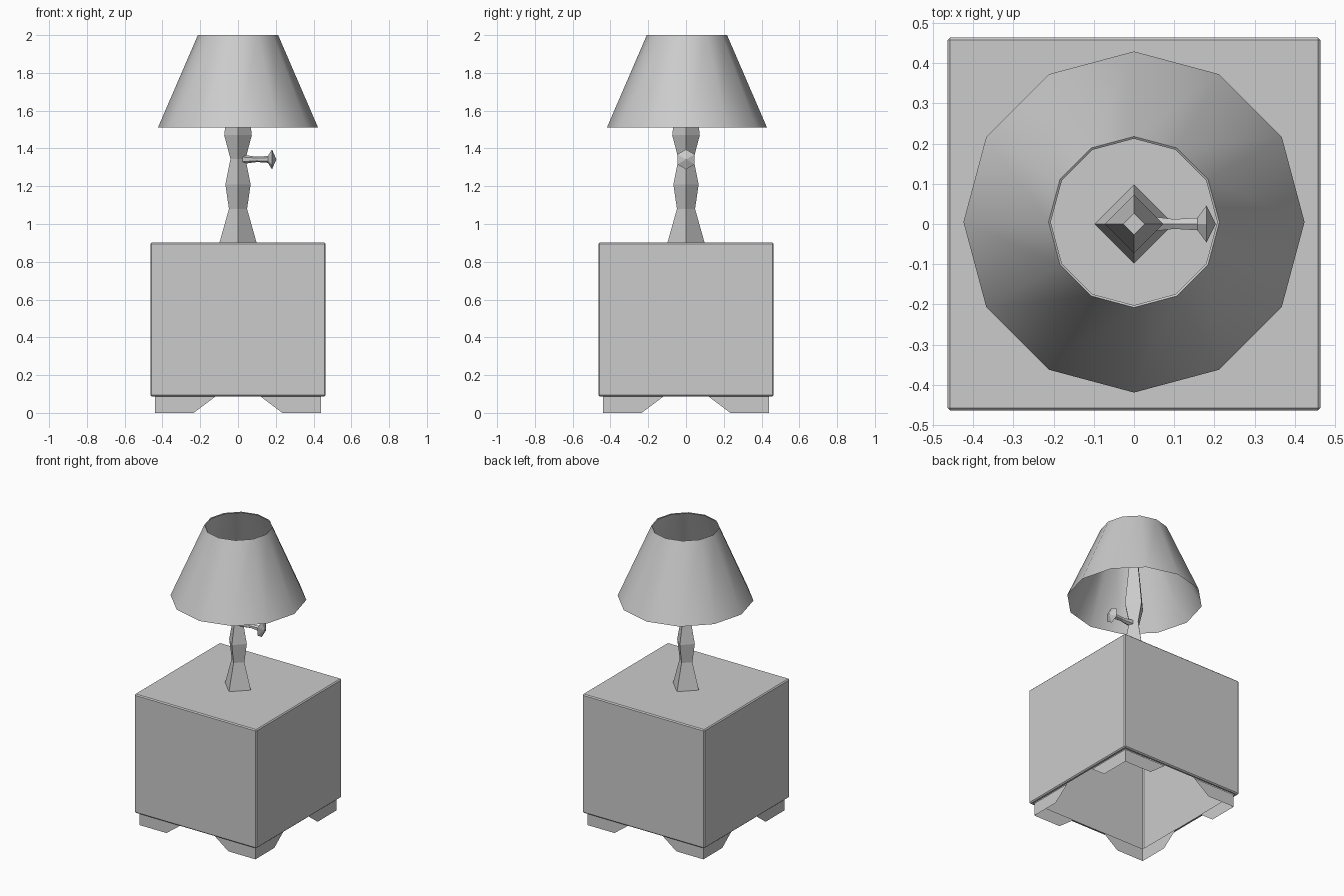
import bpy, bmesh, math
from mathutils import Matrix, Vector

if "Cube" in bpy.data.objects:
    bpy.data.objects.remove(bpy.data.objects["Cube"])

grey = bpy.data.materials.new("light grey")
grey.diffuse_color = (0.6, 0.6, 0.6, 1)
grey.use_nodes = True
grey.node_tree.nodes["Principled BSDF"].inputs["Base Color"].default_value = grey.diffuse_color


def finish(name, bm):
    mesh = bpy.data.meshes.new(name)
    bm.to_mesh(mesh)
    bm.free()
    mesh.materials.append(grey)
    obj = bpy.data.objects.new(name, mesh)
    bpy.context.collection.objects.link(obj)
    return obj


def lathe(name, profile, sides, matrix=Matrix(), start=0.0, cap=False):
    """Spin (radius, height) points around the local z axis; radius 0 makes a tip."""
    bm = bmesh.new()
    rings = []
    for r, h in profile:
        count = sides if r > 0 else 1
        angles = [start + 2 * math.pi * i / sides for i in range(count)]
        rings.append([bm.verts.new(matrix @ Vector((r * math.cos(a), r * math.sin(a), h)))
                      for a in angles])
    for low, high in zip(rings, rings[1:]):
        for i in range(sides):
            j = (i + 1) % sides
            if len(high) == 1:
                bm.faces.new((low[i], low[j], high[0]))
            else:
                bm.faces.new((low[i], low[j], high[j], high[i]))
    if cap:
        bm.faces.new(rings[-1])
    return finish(name, bm)


# Cabinet: slightly bevelled box, open underneath with a narrow ledge
bottom, top, half = 0.087, 0.902, 0.464
bm = bmesh.new()
bmesh.ops.create_cube(bm, size=1, matrix=Matrix.Translation((0, 0, (bottom + top) / 2))
                      @ Matrix.Diagonal((2 * half, 2 * half, top - bottom, 1)))
bmesh.ops.bevel(bm, geom=bm.edges[:], offset=0.007, segments=1, affect='EDGES')
bm.normal_update()
under = [f for f in bm.faces if f.normal.z < -0.99]
bmesh.ops.inset_region(bm, faces=under, thickness=0.017)
bmesh.ops.delete(bm, geom=under, context='FACES')
finish("cabinet", bm)

# Feet: thin corner brackets with slanted ends
bm = bmesh.new()
e = 0.44
for k in range(4):
    rot = Matrix.Rotation(k * math.pi / 2, 3, 'Z')
    pts = [(e, e, bottom), (e, e, 0), (0.235, e, 0), (0.119, e, bottom),
           (e, 0.235, 0), (e, 0.119, bottom)]
    v = [bm.verts.new(rot @ Vector(p)) for p in pts]
    bm.faces.new((v[0], v[1], v[2], v[3]))
    bm.faces.new((v[0], v[5], v[4], v[1]))
finish("feet", bm)

# Lamp stem: four-sided turned post
lathe("lamp_stem", [(0.098, 0.902), (0.048, 1.08), (0.067, 1.21), (0.04, 1.345),
                    (0.073, 1.47), (0.027, 1.86)], 4, cap=True)

# Switch knob: six-sided, pointing to the right
sideways = Matrix.Translation((0, 0, 1.342)) @ Matrix.Rotation(math.pi / 2, 4, 'Y')
lathe("switch_knob", [(0.024, 0.025), (0.014, 0.1), (0.018, 0.158), (0.053, 0.18), (0, 0.203)],
      6, sideways)

# Lamp shade: twelve-sided open cone with a thin lip on the top rim
shade = lathe("lamp_shade", [(0.424, 1.51), (0.2125, 2.0), (0.207, 1.996)], 12,
              Matrix.Translation((0, 0.005, 0)))
bpy.context.view_layer.objects.active = shade
shade.select_set(True)
bpy.ops.object.shade_smooth_by_angle(angle=math.radians(40))
